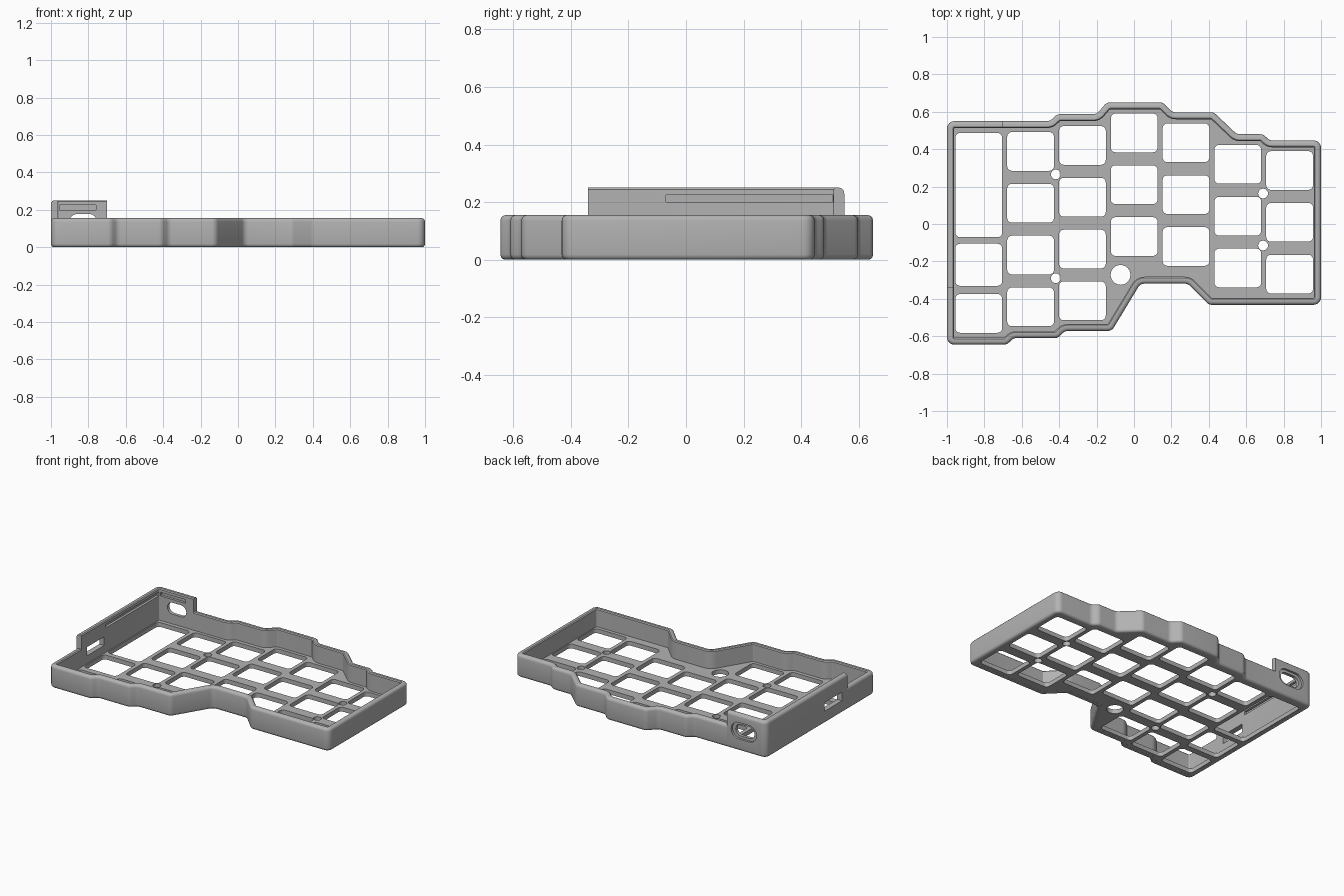
import bpy, bmesh
from math import pi, cos, sin, tan
from mathutils import Vector

if "Cube" in bpy.data.objects:
    bpy.data.objects.remove(bpy.data.objects["Cube"])

grey = bpy.data.materials.new("case grey")
grey.use_nodes = True
grey.diffuse_color = (0.45, 0.45, 0.45, 1)
grey.node_tree.nodes["Principled BSDF"].inputs["Base Color"].default_value = grey.diffuse_color

# Case outline, clockwise from the back right-hand corner
OUTLINE = [Vector(p) for p in [
    (-1, .55), (-.45, .55), (-.41, .587), (-.2, .587), (-.146, .65), (.154, .65),
    (.207, .597), (.427, .597), (.55, .48), (.69, .48), (.725, .447), (1, .447),
    (1, -.432), (.4, -.432), (.288, -.319), (.034, -.319), (-.119, -.572),
    (-.37, -.572), (-.408, -.61), (-.644, -.61), (-.68, -.645), (-1, -.645)]]
PLATE_TOP, WALL, RADIUS = .03, .037, .04


def outline(offset, steps=6):
    """Outline moved inward by offset, with rounded corners."""
    n = len(OUTLINE)
    sharp, result = [], []
    for i, p in enumerate(OUTLINE):
        a = (p - OUTLINE[i - 1]).normalized()
        b = (OUTLINE[(i + 1) % n] - p).normalized()
        na, nb = Vector((a.y, -a.x)), Vector((b.y, -b.x))
        sharp.append((p + (na + nb) * offset / (1 + na.dot(nb)), a, b))
    for p, a, b in sharp:
        turn = a.x * b.y - a.y * b.x
        r = max(RADIUS - offset, .006) if turn < 0 else RADIUS + offset
        angle = a.angle(b)
        side = Vector((a.y, -a.x)) * (1 if turn < 0 else -1)
        start = p - a * r * tan(angle / 2)
        for k in range(steps + 1):
            t = angle * k / steps
            result.append(start + a * r * sin(t) + side * r * (1 - cos(t)))
    return result


def finish(name, bm):
    bmesh.ops.recalc_face_normals(bm, faces=bm.faces)
    mesh = bpy.data.meshes.new(name)
    bm.to_mesh(mesh)
    bm.free()
    mesh.materials.append(grey)
    ob = bpy.data.objects.new(name, mesh)
    bpy.context.collection.objects.link(ob)
    return ob


def wall(name, top):
    """Sweep the rounded wall section around the outline."""
    section = [(.018, 0), (.009, .002), (.002, .009), (0, .018),
               (0, top - .02), (.002, top - .01), (.008, top - .003), (.017, top),
               (WALL - .006, top), (WALL, top - .006), (WALL, 0)]
    bm = bmesh.new()
    loops = [[bm.verts.new((p.x, p.y, z)) for p in outline(o)] for o, z in section]
    n = len(loops[0])
    for a, b in zip(loops, loops[1:] + loops[:1]):
        for i in range(n):
            j = (i + 1) % n
            bm.faces.new((a[i], a[j], b[j], b[i]))
    return finish(name, bm)


def box(lo, hi):
    bm = bmesh.new()
    bmesh.ops.create_cube(bm, size=1)
    for v in bm.verts:
        v.co = [(l + h) / 2 + c * (h - l) for l, h, c in zip(lo, hi, v.co)]
    return finish("cutter", bm)


def slot(x, z, width, height, y0, y1, steps=8):
    """Stadium-shaped prism running along y."""
    bm = bmesh.new()
    r, half = height / 2, (width - height) / 2
    ring = []
    for end in (1, -1):
        for k in range(steps + 1):
            t = -pi / 2 + pi * k / steps
            ring.append((x + end * (half + r * cos(t)), z + end * r * sin(t)))
    face = bm.faces.new([bm.verts.new((px, y0, pz)) for px, pz in ring])
    ext = bmesh.ops.extrude_face_region(bm, geom=[face])["geom"]
    bmesh.ops.translate(bm, vec=(0, y1 - y0, 0),
                        verts=[v for v in ext if isinstance(v, bmesh.types.BMVert)])
    return finish("cutter", bm)


def activate(ob):
    bpy.ops.object.select_all(action='DESELECT')
    ob.select_set(True)
    bpy.context.view_layer.objects.active = ob


def cut(ob, cutter, operation='DIFFERENCE'):
    activate(ob)
    mod = ob.modifiers.new("cut", 'BOOLEAN')
    mod.operation, mod.object, mod.solver = operation, cutter, 'EXACT'
    bpy.ops.object.modifier_apply(modifier=mod.name)
    bpy.data.objects.remove(cutter)


# Low wall around the case and the raised corner beside the ports
region = (-1.2, -.34, -.5), (-.7, .8, .5)
low_wall = wall("outer_wall", .155)
cut(low_wall, box(*region))
raised = wall("raised_corner_wall", .25)
cut(raised, box(*region), 'INTERSECT')

# Board groove on the inner faces of the raised wall
cut(raised, box((-.98, -.07, .2), (-.93, .51, .225)))
cut(raised, box((-.955, .49, .2), (-.76, .53, .225)))
# Back port with a recessed surround
cut(raised, slot(-.828, .138, .145, .08, .4, .7))
cut(raised, slot(-.828, .138, .195, .115, .535, .7))
# Side switch opening
cut(raised, box((-1.1, -.28, .085), (-.9, -.09, .145)))

for ob in (low_wall, raised):
    activate(ob)
    bpy.ops.object.shade_smooth_by_angle(angle=.6)

# Switch plate: a filled flat curve whose inner splines are holes
curve = bpy.data.curves.new("switch_plate", 'CURVE')
curve.dimensions, curve.fill_mode, curve.extrude = '2D', 'BOTH', PLATE_TOP / 2


def add_loop(points):
    s = curve.splines.new('POLY')
    s.points.add(len(points) - 1)
    for p, (x, y) in zip(s.points, points):
        p.co = (x, y, 0, 1)
    s.use_cyclic_u = True


def rounded_hole(x, y, w, h, r=.025, steps=5):
    pts = []
    for q, (sx, sy) in enumerate([(1, 1), (-1, 1), (-1, -1), (1, -1)]):
        for k in range(steps + 1):
            t = pi / 2 * (q + k / steps)
            pts.append((x + sx * (w / 2 - r) + r * cos(t), y + sy * (h / 2 - r) + r * sin(t)))
    add_loop(pts)


def round_hole(x, y, r, n=24):
    add_loop([(x + r * cos(2 * pi * k / n), y + r * sin(2 * pi * k / n)) for k in range(n)])


add_loop(outline(.025))
# Key openings: first-row centre and row count for each column
PITCH = .277
columns = [(.388, 4), (.42, 4), (.487, 3), (.434, 3), (.319, 3), (.286, 3)]
for i, (y, rows) in enumerate(columns):
    for row in range(rows):
        rounded_hole(-.83 + PITCH * (i + 1), y - PITCH * row, .25, .207)
# Controller opening and the two keys in front of it
for y, h in ((.208, .557), (-.218, .225), (-.478, .207)):
    rounded_hole(-.83, y, .25, h)
# Screw holes and the large round opening
for x, y in ((-.418, .265), (-.418, -.29), (.69, .163), (.69, -.115)):
    round_hole(x, y, .026)
round_hole(-.072, -.272, .053)

plate = bpy.data.objects.new("switch_plate", curve)
plate.location.z = PLATE_TOP / 2 + .0005
bpy.context.collection.objects.link(plate)
curve.materials.append(grey)
activate(plate)
bpy.ops.object.convert(target='MESH')
